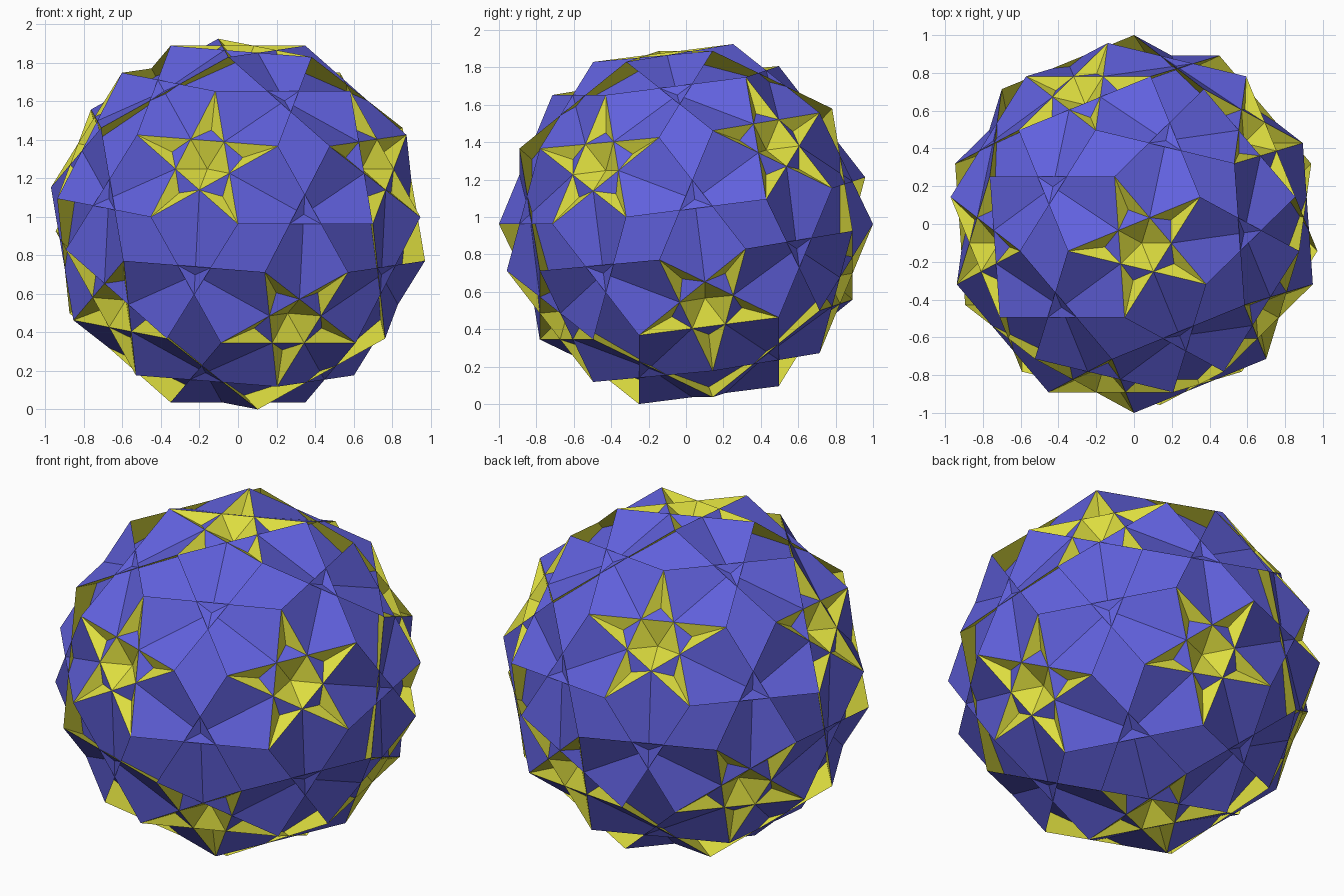
import bpy
import bmesh
import math
from itertools import combinations
from mathutils import Matrix, Vector

if "Cube" in bpy.data.objects:
    bpy.data.objects.remove(bpy.data.objects["Cube"])


def make_material(name, rgb):
    mat = bpy.data.materials.new(name)
    mat.use_nodes = True
    mat.diffuse_color = (*rgb, 1)
    mat.node_tree.nodes["Principled BSDF"].inputs["Base Color"].default_value = (*rgb, 1)
    return mat


blue = make_material("violet blue", (0.12, 0.12, 0.73))
yellow = make_material("yellow", (0.73, 0.73, 0.05))

# Five-fold axes: the twelve corners of an icosahedron
phi = (1 + math.sqrt(5)) / 2
five_axes = []
for a in (-1, 1):
    for b in (-phi, phi):
        five_axes += [Vector(c).normalized() for c in ((0, a, b), (a, b, 0), (b, 0, a))]


def adjacent(a, b):
    return a is not b and a.dot(b) > 0.4


# Two-fold and three-fold axes: edge and face centres of the icosahedron
two_axes = [(a + b).normalized() for a, b in combinations(five_axes, 2) if adjacent(a, b)]
three_axes = [(a + b + c).normalized() for a, b, c in combinations(five_axes, 3)
              if adjacent(a, b) and adjacent(b, c) and adjacent(a, c)]

# Sixty corners: five star tips round each five-fold axis, leaning to its neighbours
EDGE = 2 / math.sqrt(7)
tip_radius = EDGE / (2 * math.sin(math.radians(72)))
tip_height = math.sqrt(1 - tip_radius ** 2)
corners = []
for a in five_axes:
    for b in five_axes:
        if adjacent(a, b):
            corners.append(a * tip_height + (b - a * a.dot(b)).normalized() * tip_radius)


def polygon(axis, distance):
    """Corners lying in the plane across an axis, counter-clockwise from outside."""
    ring = [v for v in corners if abs(v.dot(axis) - distance) < 1e-3]
    u = axis.orthogonal().normalized()
    w = axis.cross(u)
    return sorted(ring, key=lambda v: math.atan2(v.dot(w), v.dot(u)))


squares = [polygon(m, math.sqrt(1 - EDGE ** 2 / 2)) for m in two_axes]
hexagons = [polygon(n, math.sqrt(1 - EDGE ** 2)) for n in three_axes]


# Turn the solid so one corner faces front and one square edge lies level
def star_of(v):
    return max(range(12), key=lambda i: five_axes[i].dot(v))


first = squares[0]
k = 0 if star_of(first[0]) != star_of(first[1]) else 1
p, q = first[k], first[k + 1]
ey = -p
ez = p.cross(q).normalized()
ex = ey.cross(ez)
turn = Matrix((ex, ey, ez))
lift = Vector((0, 0, -min((turn @ v).z for v in corners)))


def build(name, polygons, material):
    bm = bmesh.new()
    for poly in polygons:
        bm.faces.new([bm.verts.new(turn @ v + lift) for v in poly])
    bmesh.ops.remove_doubles(bm, verts=bm.verts[:], dist=1e-4)
    mesh = bpy.data.meshes.new(name)
    bm.to_mesh(mesh)
    bm.free()
    mesh.materials.append(material)
    obj = bpy.data.objects.new(name, mesh)
    bpy.context.collection.objects.link(obj)
    return obj


# Thirty crossing squares form the shell, twenty hexagons the star-shaped hollows
build("square_faces", squares, blue)
build("hexagon_faces", hexagons, yellow)
